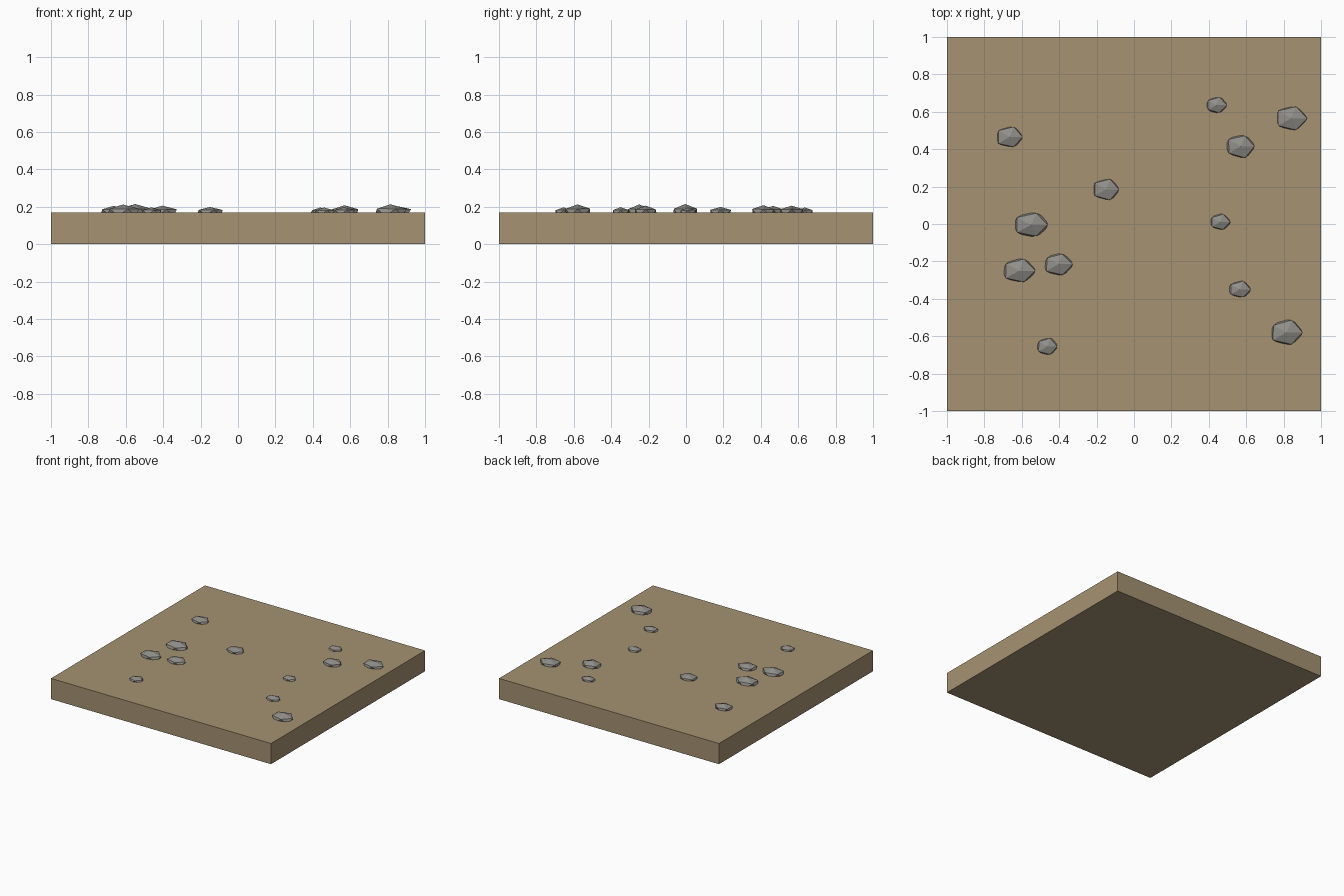
import bpy
import random
from mathutils import Vector

if "Cube" in bpy.data.objects:
    bpy.data.objects.remove(bpy.data.objects["Cube"], do_unlink=True)

random.seed(4)
GROUND = 0.17


def make_material(name, rgb):
    mat = bpy.data.materials.new(name)
    mat.use_nodes = True
    mat.diffuse_color = (*rgb, 1)
    mat.node_tree.nodes["Principled BSDF"].inputs["Base Color"].default_value = (*rgb, 1)
    return mat


sand = make_material("sandy_tan", (0.376, 0.287, 0.170))
grey = make_material("stone_grey", (0.285, 0.275, 0.250))

# Ground slab
bpy.ops.mesh.primitive_cube_add(size=2, location=(0, 0, GROUND / 2))
slab = bpy.context.object
slab.name = "ground_slab"
for v in slab.data.vertices:
    v.co.z *= GROUND / 2
slab.data.materials.append(sand)


# Faceted stone, half sunk into the ground
def add_stone(index, x, y, width, depth, height):
    bpy.ops.mesh.primitive_ico_sphere_add(subdivisions=1, radius=1, location=(x, y, GROUND))
    stone = bpy.context.object
    stone.name = f"stone_{index}"
    size = Vector((width / 1.76, depth / 1.76, height))
    for v in stone.data.vertices:
        jitter = random.uniform(0.94, 1.06) if abs(v.co.z) < 0.9 else 1
        v.co = v.co * size * jitter
    stone.data.materials.append(grey)


# Scattered stones: x, y, width, depth, height above ground
stones = [
    (-0.665, 0.465, 0.14, 0.11, 0.035),
    (-0.15, 0.185, 0.14, 0.11, 0.029),
    (-0.55, -0.005, 0.18, 0.13, 0.045),
    (-0.615, -0.25, 0.165, 0.125, 0.042),
    (-0.405, -0.215, 0.15, 0.12, 0.036),
    (-0.465, -0.655, 0.11, 0.09, 0.027),
    (0.44, 0.635, 0.11, 0.085, 0.026),
    (0.84, 0.565, 0.16, 0.125, 0.036),
    (0.57, 0.415, 0.15, 0.12, 0.038),
    (0.46, 0.01, 0.11, 0.085, 0.026),
    (0.565, -0.35, 0.12, 0.09, 0.028),
    (0.815, -0.58, 0.17, 0.13, 0.043),
]
for i, spec in enumerate(stones, 1):
    add_stone(i, *spec)
